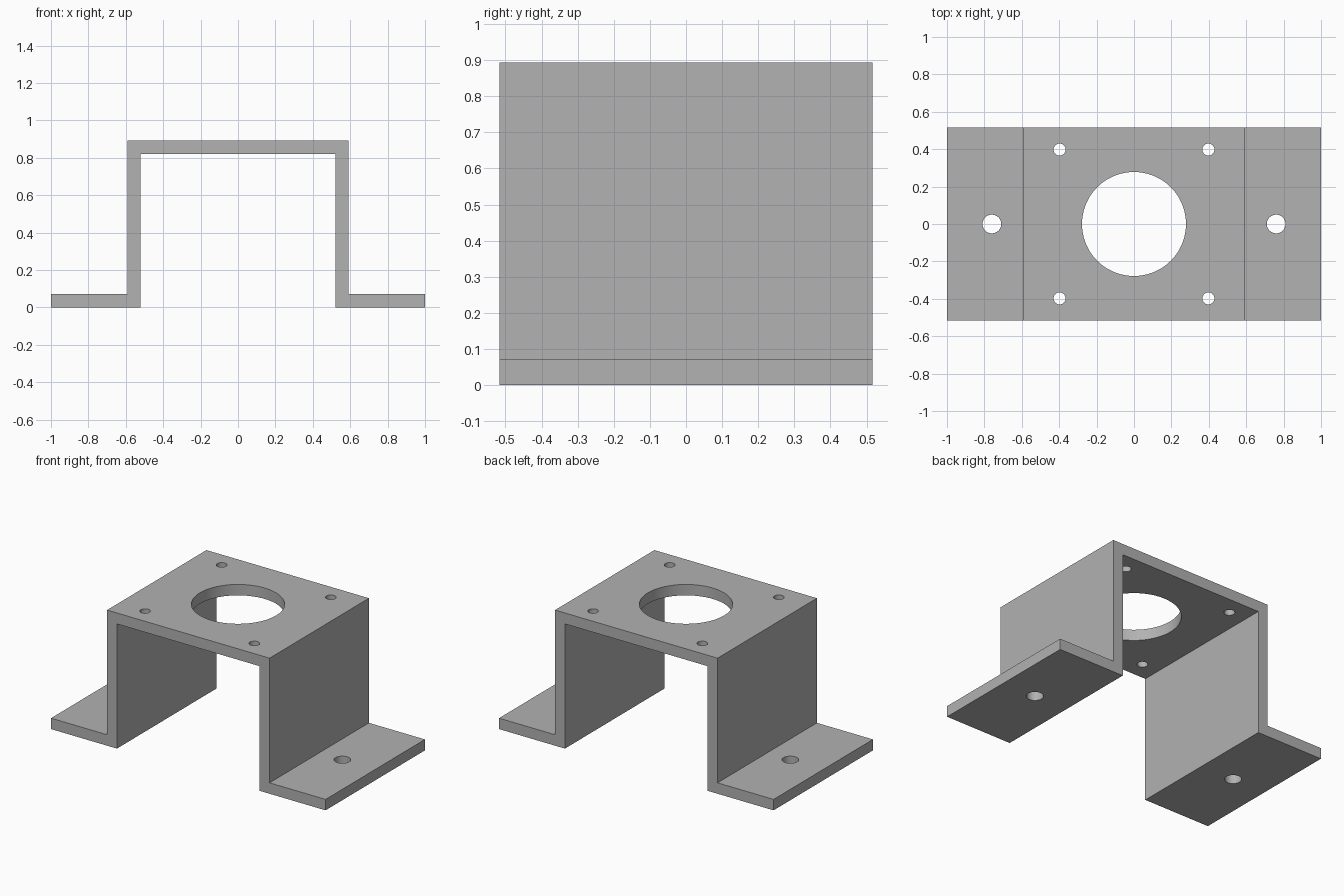
import bpy
import bmesh
import math

default = bpy.data.objects.get("Cube")
if default:
    bpy.data.objects.remove(default, do_unlink=True)

# Main dimensions
HALF_LEN, HALF_DEPTH, HEIGHT, SHEET = 1.0, 0.517, 0.893, 0.072
WALL_OUT = 0.592
WALL_IN = WALL_OUT - SHEET

steel = bpy.data.materials.new("grey steel")
steel.use_nodes = True
grey = (0.445, 0.445, 0.445, 1)
steel.diffuse_color = grey
steel.node_tree.nodes["Principled BSDF"].inputs["Base Color"].default_value = grey


def make_object(name, bm):
    bmesh.ops.recalc_face_normals(bm, faces=bm.faces)
    mesh = bpy.data.meshes.new(name)
    bm.to_mesh(mesh)
    bm.free()
    mesh.materials.append(steel)
    obj = bpy.data.objects.new(name, mesh)
    bpy.context.collection.objects.link(obj)
    return obj


# Bent hat-shaped sheet: half profile mirrored, then extruded along the depth
upper = [(HALF_LEN, SHEET), (WALL_OUT, SHEET), (WALL_OUT, HEIGHT)]
lower = [(WALL_IN, HEIGHT - SHEET), (WALL_IN, 0), (HALF_LEN, 0)]
profile = (upper + [(-x, z) for x, z in reversed(upper)]
           + [(-x, z) for x, z in reversed(lower)] + lower)
bm = bmesh.new()
face = bm.faces.new([bm.verts.new((x, -HALF_DEPTH, z)) for x, z in profile])
extruded = bmesh.ops.extrude_face_region(bm, geom=[face])["geom"]
bmesh.ops.translate(bm, vec=(0, 2 * HALF_DEPTH, 0),
                    verts=[g for g in extruded if isinstance(g, bmesh.types.BMVert)])
bracket = make_object("mounting_bracket", bm)

# Holes: large bore, four screw holes in the top, one bolt hole per foot
top_z = HEIGHT - SHEET / 2
holes = [(0, 0, top_z, 0.278, 96)]
for sx in (-1, 1):
    holes.append((sx * 0.76, 0, SHEET / 2, 0.05, 48))
    holes += [(sx * 0.398, sy * 0.398, top_z, 0.032, 48) for sy in (-1, 1)]

bm = bmesh.new()
for x, y, z, radius, sides in holes:
    ring = bmesh.ops.create_cone(bm, cap_ends=True, segments=sides, radius1=radius,
                                 radius2=radius, depth=SHEET * 3)
    bmesh.ops.translate(bm, vec=(x, y, z), verts=ring["verts"])
cutter = make_object("hole_cutter", bm)
cutter.hide_render = True

# Cut the holes, apply the result and drop the cutter
bpy.ops.object.select_all(action="DESELECT")
bpy.context.view_layer.objects.active = bracket
bracket.select_set(True)
cut = bracket.modifiers.new("holes", "BOOLEAN")
cut.operation = "DIFFERENCE"
cut.solver = "EXACT"
cut.object = cutter
bpy.ops.object.modifier_apply(modifier=cut.name)
bpy.data.objects.remove(cutter, do_unlink=True)

# Smooth hole walls, sharp sheet edges
bpy.ops.object.shade_smooth_by_angle(angle=math.radians(30))
